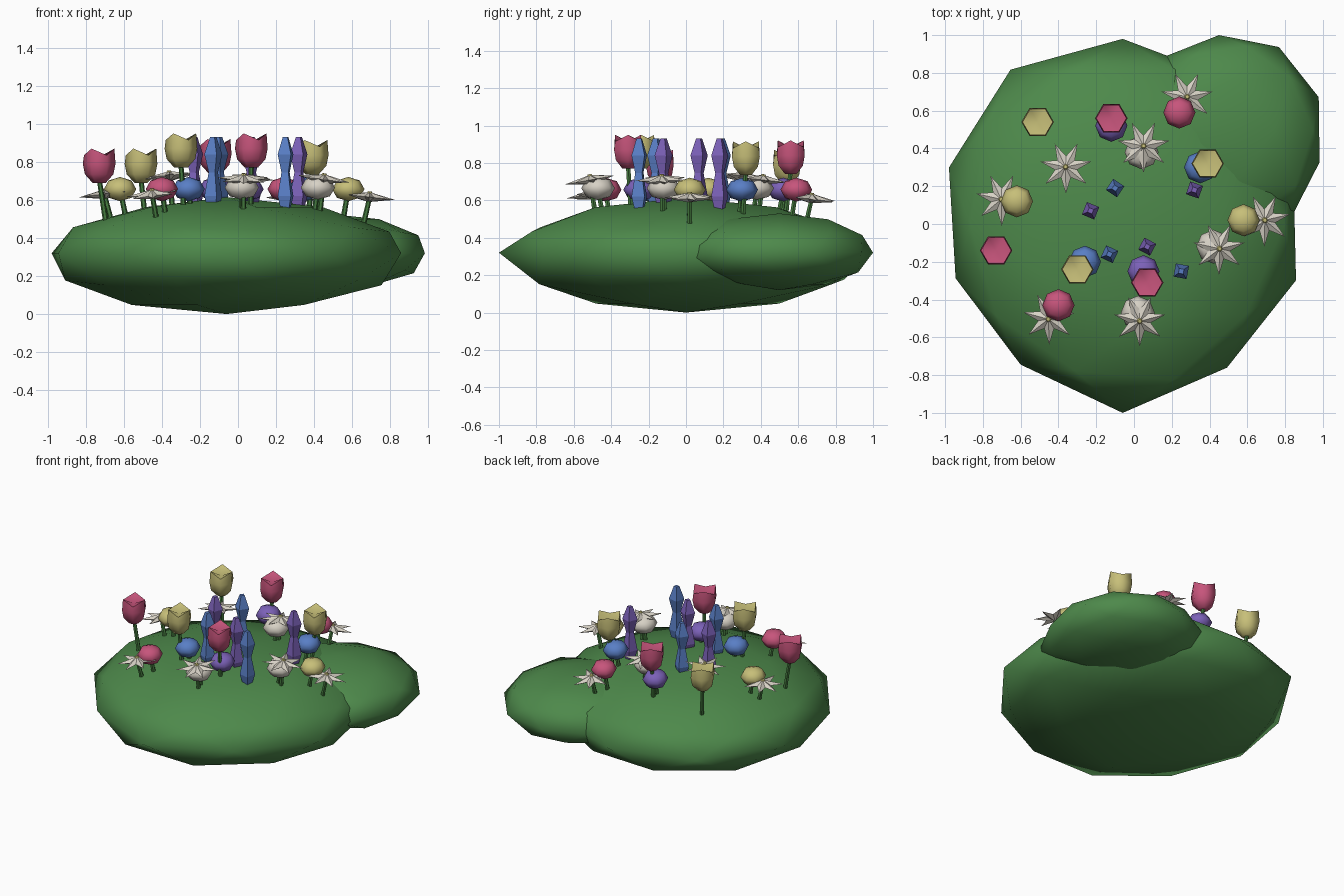
import bpy, bmesh, math, random
from mathutils import Vector, Matrix

if "Cube" in bpy.data.objects:
    bpy.data.objects.remove(bpy.data.objects["Cube"])

random.seed(4)


def mat(name, r, g, b):
    m = bpy.data.materials.new(name)
    m.diffuse_color = (r, g, b, 1)
    m.use_nodes = True
    m.node_tree.nodes["Principled BSDF"].inputs["Base Color"].default_value = m.diffuse_color
    return m


LEAF = mat("leaf_green", 0.075, 0.25, 0.07)
STEM = mat("stem_green", 0.06, 0.2, 0.05)
PINK = mat("pink", 0.57, 0.09, 0.2)
YELLOW = mat("soft_yellow", 0.57, 0.52, 0.19)
BLUE = mat("blue", 0.1, 0.21, 0.56)
PURPLE = mat("purple", 0.2, 0.12, 0.48)
WHITE = mat("off_white", 0.68, 0.64, 0.56)


def finish(bm, name, material, smooth=None, matrix=None):
    bmesh.ops.recalc_face_normals(bm, faces=bm.faces)
    me = bpy.data.meshes.new(name)
    bm.to_mesh(me)
    bm.free()
    me.materials.append(material)
    ob = bpy.data.objects.new(name, me)
    bpy.context.collection.objects.link(ob)
    if matrix:
        ob.matrix_world = matrix
    if smooth:
        bpy.context.view_layer.objects.active = ob
        ob.select_set(True)
        bpy.ops.object.shade_smooth_by_angle(angle=math.radians(smooth))
        ob.select_set(False)
    return ob


def rings_to_mesh(rings):
    """Skin a stack of closed rings, with end caps."""
    bm = bmesh.new()
    vs = [[bm.verts.new(p) for p in ring] for ring in rings]
    n = len(vs[0])
    for a, b in zip(vs, vs[1:]):
        for i in range(n):
            j = (i + 1) % n
            bm.faces.new((a[i], a[j], b[j], b[i]))
    bm.faces.new(vs[0][::-1])
    bm.faces.new(vs[-1])
    return bm


def circle(r, z, n, turn=0.0, x=0.0, y=0.0):
    return [(x + r * math.cos(turn + math.tau * i / n),
             y + r * math.sin(turn + math.tau * i / n), z) for i in range(n)]


# Mounds: squashed icospheres, outline radii given at 18, 54, 90 ... degrees
def mound(name, centre, radii, up, down, power):
    bm = bmesh.new()
    bmesh.ops.create_icosphere(bm, subdivisions=2, radius=1)
    for v in bm.verts:
        t = (math.degrees(math.atan2(v.co.y, v.co.x)) - 18) / 36 % 10
        i = int(t) % 10
        f = t - int(t)
        r = radii[i] * (1 - f) + radii[(i + 1) % 10] * f
        z = v.co.z
        z = up * z ** power if z > 0 else down * z
        v.co = (v.co.x * r, v.co.y * r, z)
    finish(bm, name, LEAF, 60, Matrix.Translation(centre))


mound("main_mound", (-0.06, 0, 0.32),
      [0.95, 0.95, 0.98, 1.01, 0.967, 0.93, 0.92, 1.0, 0.94, 0.965], 0.295, 0.32, 1.2)
mound("side_mound", (0.45, 0.5, 0.32),
      [0.555, 0.54, 0.5, 0.48, 0.5, 0.5, 0.5, 0.5, 0.62, 0.56], 0.21, 0.2, 1)


def ground(x, y):
    d = min(1, math.hypot(x + 0.06, y) / 0.95)
    return 0.32 + 0.285 * (1 - d * d) ** 0.6


# Stems lean outwards from roots nearer the middle
def stem(x, y, top, name):
    rx, ry = -0.05 * x, -0.05 * y
    bm = rings_to_mesh([circle(0.015, ground(x + rx, y + ry) - 0.04, 6, 0, rx, ry),
                        circle(0.013, top, 6)])
    finish(bm, name + "_stem", STEM, 40, Matrix.Translation((x, y, 0)))


# Tulips: six-sided cups with three raised petal tips
def tulip(x, y, base, colour):
    rim = circle(0.08, 0, 6)
    rim = [(a, b, 0.18 if i % 2 == 0 else 0.145) for i, (a, b, _) in enumerate(rim)]
    bm = rings_to_mesh([circle(0.035, 0, 6), circle(0.075, 0.045, 6),
                        circle(0.086, 0.1, 6), rim])
    bm.faces.ensure_lookup_table()
    bmesh.ops.poke(bm, faces=[bm.faces[-1]])
    bm.verts.ensure_lookup_table()
    bm.verts[-1].co = (0, 0, 0.135)
    finish(bm, "tulip", colour, 62, Matrix.Translation((x, y, base)))
    stem(x, y, base + 0.02, "tulip")


for x, y, z, c in [(-0.51, 0.54, 0.69, YELLOW), (-0.12, 0.56, 0.74, PINK),
                   (0.39, 0.32, 0.735, YELLOW), (-0.73, -0.14, 0.69, PINK),
                   (-0.30, -0.24, 0.77, YELLOW), (0.07, -0.31, 0.77, PINK)]:
    tulip(x, y, z, c)


# Round blossoms: squat low-poly beads
def blossom(x, y, z, colour, r=0.085):
    bm = bmesh.new()
    bmesh.ops.create_uvsphere(bm, u_segments=8, v_segments=4, radius=1)
    m = Matrix.Translation((x, y, z)) @ Matrix.Diagonal((r, r, 0.064, 1))
    finish(bm, "round_blossom", colour, 50, m)
    stem(x, y, z, "blossom")


for x, y, c in [(-0.62, 0.12, YELLOW), (0.24, 0.59, PINK), (-0.12, 0.52, PURPLE),
                (0.35, 0.3, BLUE), (0.58, 0.02, YELLOW), (-0.26, -0.2, BLUE),
                (0.05, -0.25, PURPLE), (-0.4, -0.43, PINK)]:
    blossom(x, y, 0.657, c)
for x, y in [(0.02, -0.47), (0.42, -0.12), (0.04, 0.38)]:
    blossom(x, y, 0.665, WHITE, 0.09)


# Daisies: seven-pointed stars with a small yellow eye
def daisy(x, y, z):
    bm = bmesh.new()
    n = 7
    start = math.radians(270)
    rim = []
    for i in range(2 * n):
        r = 0.14 if i % 2 == 0 else 0.06
        a = start + math.pi * i / n
        rim.append(bm.verts.new((r * math.cos(a), r * math.sin(a), 0)))
    hi = bm.verts.new((0, 0, 0.026))
    lo = bm.verts.new((0, 0, -0.026))
    for i in range(2 * n):
        a, b = rim[i], rim[(i + 1) % (2 * n)]
        bm.faces.new((a, b, hi))
        bm.faces.new((b, a, lo))
    axis = Vector((-y, x, 0)).normalized()
    m = Matrix.Translation((x, y, z)) @ Matrix.Rotation(random.uniform(0.1, 0.2), 4, axis)
    finish(bm, "daisy", WHITE, None, m)
    eye = rings_to_mesh([circle(0.018, 0.018, 7), circle(0.01, 0.03, 7)])
    finish(eye, "daisy_eye", YELLOW, None, m)
    stem(x, y, z - 0.01, "daisy")


for x, y, z in [(-0.36, 0.3, 0.725), (0.05, 0.41, 0.71), (0.28, 0.67, 0.61),
                (-0.7, 0.13, 0.63), (0.69, 0.02, 0.615), (0.45, -0.13, 0.71),
                (-0.45, -0.5, 0.63), (0.03, -0.51, 0.71)]:
    daisy(x, y, z)


# Flower spires: four-sided spindles, pinched in the middle
def spire(x, y, turn, colour):
    prof = [(0.03, 0.55), (0.05, 0.62), (0.026, 0.745), (0.05, 0.84), (0.018, 0.93)]
    bm = rings_to_mesh([circle(r, z, 4, turn) for r, z in prof])
    finish(bm, "flower_spire", colour, None, Matrix.Translation((x, y, 0)))


for x, y, t, c in [(-0.1, 0.19, 0.2, BLUE), (-0.23, 0.07, 0.4, PURPLE),
                   (0.32, 0.18, 0.45, PURPLE), (0.07, -0.12, 0.3, PURPLE),
                   (-0.13, -0.16, 0.35, BLUE), (0.25, -0.25, 0.6, BLUE)]:
    spire(x, y, t, c)
